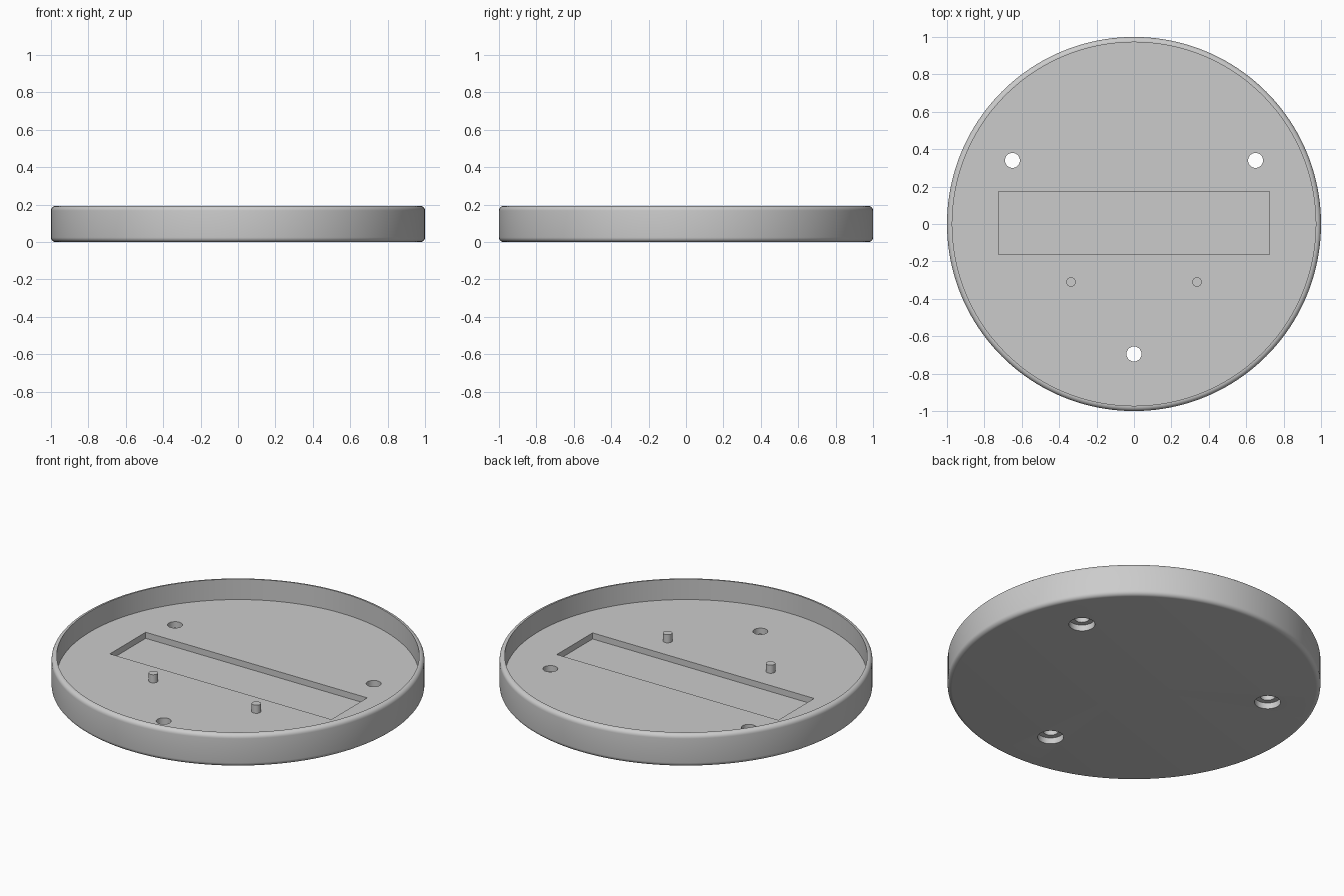
import bpy, bmesh, math

cube = bpy.data.objects.get("Cube")
if cube:
    bpy.data.objects.remove(cube, do_unlink=True)

HEIGHT, FLOOR, STEP = 0.193, 0.072, 0.036
INNER, ROUND = 0.972, 0.025

grey = bpy.data.materials.new("light_grey")
grey.use_nodes = True
grey.diffuse_color = (0.6, 0.6, 0.6, 1)
grey.node_tree.nodes["Principled BSDF"].inputs["Base Color"].default_value = (0.6, 0.6, 0.6, 1)


def lathe(name, profile, x=0, y=0, steps=48):
    """Revolve a closed (radius, z) profile that starts and ends on the axis."""
    bm = bmesh.new()
    verts = [bm.verts.new((r, 0, z)) for r, z in profile]
    edges = [bm.edges.new(pair) for pair in zip(verts, verts[1:])]
    bmesh.ops.spin(bm, geom=verts + edges, cent=(0, 0, 0), axis=(0, 0, 1),
                   angle=2 * math.pi, steps=steps)
    bmesh.ops.remove_doubles(bm, verts=bm.verts, dist=1e-5)
    bmesh.ops.recalc_face_normals(bm, faces=bm.faces)
    return finish(name, bm, (x, y, 0))


def finish(name, bm, location):
    mesh = bpy.data.meshes.new(name)
    bm.to_mesh(mesh)
    bm.free()
    mesh.materials.append(grey)
    obj = bpy.data.objects.new(name, mesh)
    obj.location = location
    bpy.context.collection.objects.link(obj)
    return obj


def activate(obj):
    bpy.ops.object.select_all(action="DESELECT")
    obj.select_set(True)
    bpy.context.view_layer.objects.active = obj


def cut(body, cutter):
    cutter.hide_render = True
    activate(body)
    mod = body.modifiers.new("cut", "BOOLEAN")
    mod.operation, mod.solver, mod.object = "DIFFERENCE", "EXACT", cutter
    bpy.ops.object.modifier_apply(modifier=mod.name)
    bpy.data.objects.remove(cutter, do_unlink=True)


def arc(z, start):
    """Quarter round on the outer wall."""
    angles = [math.radians(start + 15 * i) for i in range(7)]
    return [(1 - ROUND + ROUND * math.cos(a), z + ROUND * math.sin(a)) for a in angles]


# Round tray with rounded outer edges
tray = lathe("tray", [(0, 0)] + arc(ROUND, -90) + arc(HEIGHT - ROUND, 0)
             + [(INNER, HEIGHT), (INNER, FLOOR), (0, FLOOR)], steps=160)

# Rectangular pocket in the floor
bm = bmesh.new()
bmesh.ops.create_cube(bm, size=1)
bmesh.ops.scale(bm, vec=(1.45, 0.335, 0.1), verts=bm.verts)
cut(tray, finish("pocket_cutter", bm, (0, 0.005, STEP + 0.05)))

# Screw holes, counterbored from below
for x, y in ((-0.65, 0.34), (0.65, 0.34), (0, -0.695)):
    cut(tray, lathe("hole_cutter", [(0, -0.05), (0.07, -0.05), (0.07, STEP),
                                    (0.04, STEP), (0.04, 0.12), (0, 0.12)], x, y))

# Locating pins
pins = [lathe(name, [(0, FLOOR - 0.01), (0.025, FLOOR - 0.01), (0.025, 0.12), (0, 0.12)],
              x, -0.31, 32)
        for name, x in (("right_pin", -0.337), ("left_pin", 0.337))]

for obj in [tray] + pins:
    activate(obj)
    bpy.ops.object.shade_smooth_by_angle(angle=math.radians(30))
